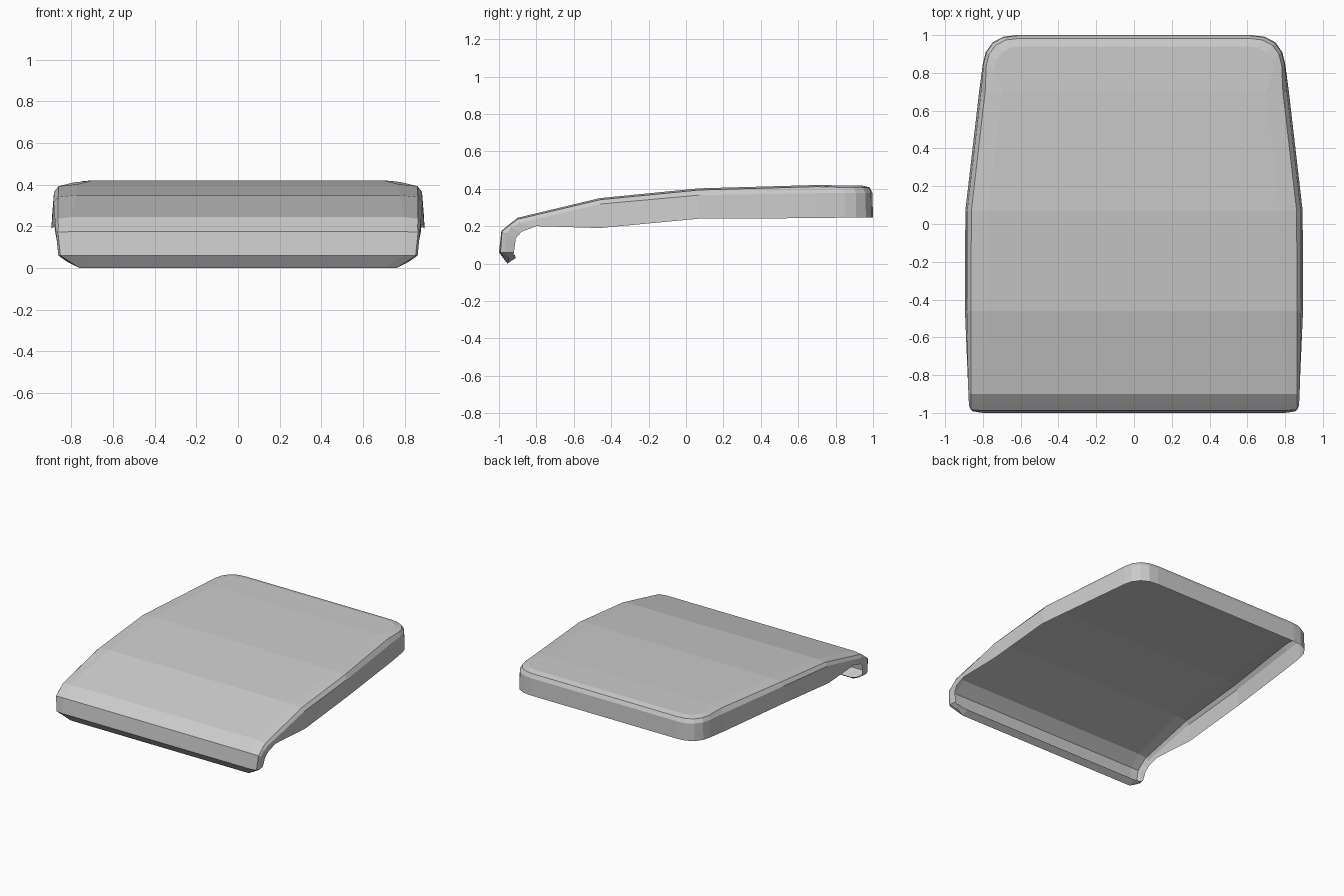
import bpy, bmesh

if "Cube" in bpy.data.objects:
    bpy.data.objects.remove(bpy.data.objects["Cube"])

# Half cross-sections from the front lip to the back:
# each row is rim, wall top, bevel, crown as (x, y, z) on the right side
rows = [
    # curled lip
    [(.835, -.915, .045), (.80, -.912, .035), (.76, -.91, .03), (.70, -.91, .03)],
    [(.845, -.922, .05), (.82, -.945, .03), (.76, -.955, .0), (.70, -.955, .0)],
    [(.855, -.92, .06), (.862, -.965, .06), (.852, -.992, .06), (.80, -1.0, .06)],
    [(.870, -.91, .135), (.872, -.965, .16), (.864, -.984, .172), (.80, -.987, .175)],
    [(.877, -.88, .17), (.875, -.935, .19), (.862, -.945, .203), (.80, -.944, .21)],
    [(.880, -.80, .20), (.877, -.89, .216), (.864, -.90, .237), (.80, -.90, .245)],
]


def section(y, x, z_rim, z_wall, z_top):
    """Ordinary section across the cover with a flared side wall."""
    return [(x, y, z_rim), (x - .01, y, z_wall),
            (x - .032, y, z_top - .009), (x - .12, y, z_top)]


# main body
rows += [
    section(-.46, .895, .19, .318, .35),
    section(.07, .893, .24, .366, .402),
    section(.70, .820, .243, .376, .42),
]

# rounded back corner, rings inset toward a centre point
cx, cy = .5, .7


def inset(x, y, t, z):
    return (x + (cx - x) * t, y + (cy - y) * t, z)


for x, y in [(.80, .85), (.785, .91), (.748, .962), (.69, .992), (.62, 1.0)]:
    rows.append([inset(x, y, 0, .246), inset(x, y, .012, .378),
                 inset(x, y, .06, .407), inset(x, y, .2, .418)])

# loft the mirrored sections into one thin shell
bm = bmesh.new()
grid = []
for half in rows:
    full = half + [(-x, y, z) for x, y, z in reversed(half)]
    grid.append([bm.verts.new(p) for p in full])
for a, b in zip(grid, grid[1:]):
    for i in range(len(a) - 1):
        bm.faces.new((a[i], b[i], b[i + 1], a[i + 1]))

# back wall, bevel and top edge
last = grid[-1]
for i in range(3):
    bm.faces.new((last[i], last[7 - i], last[6 - i], last[i + 1]))

bmesh.ops.recalc_face_normals(bm, faces=bm.faces)
bm.faces.ensure_lookup_table()
top = max(bm.faces, key=lambda f: f.calc_center_median().z)
if top.normal.z < 0:
    bmesh.ops.reverse_faces(bm, faces=bm.faces)

mesh = bpy.data.meshes.new("cover_shell")
bm.to_mesh(mesh)
bm.free()
cover = bpy.data.objects.new("cover_shell", mesh)
bpy.context.collection.objects.link(cover)
